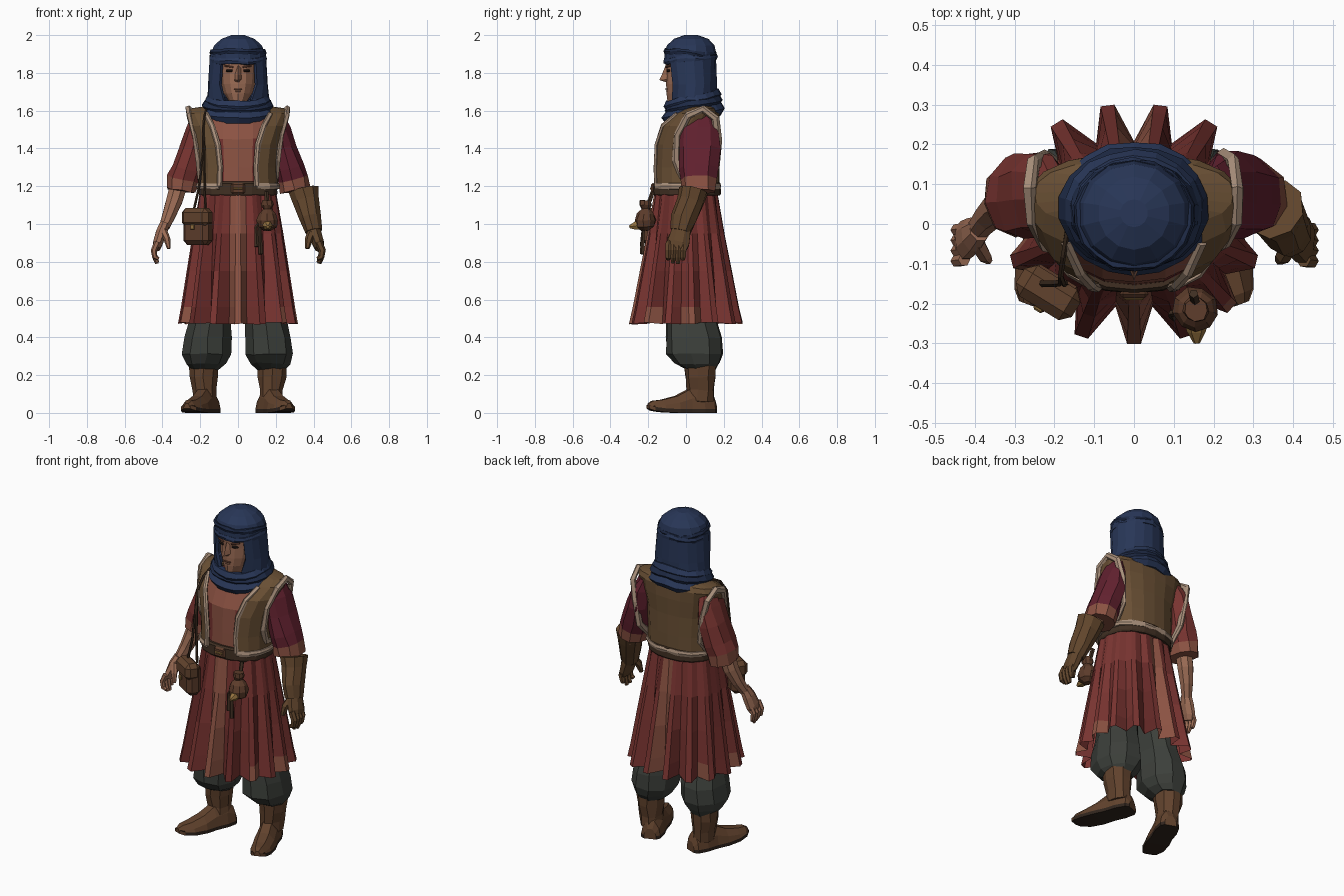
import bpy, bmesh, math, random
from mathutils import Vector, Matrix

if "Cube" in bpy.data.objects:
    bpy.data.objects.remove(bpy.data.objects["Cube"])
random.seed(4)
COL = dict(red=(.19, .034, .03), dark_red=(.13, .022, .02), crimson=(.12, .015, .028), rose=(.26, .085, .055),
           vest=(.14, .078, .034), cream=(.4, .28, .2), navy=(.021, .037, .095), navy_dark=(.013, .023, .06),
           skin=(.33, .15, .09), shade=(.17, .065, .04), ink=(.02, .012, .01), grey=(.045, .05, .043),
           boot=(.12, .055, .026), sole=(.03, .018, .012), belt=(.05, .028, .016), glove=(.12, .06, .025),
           bag=(.11, .046, .024), brass=(.3, .17, .05))
MAT = {}


def mat(key):
    if key not in MAT:
        MAT[key] = bpy.data.materials.new(key)
        MAT[key].diffuse_color = (*COL[key], 1)
    return MAT[key]


def finish(name, bm, cols, pick=None, thick=0, fix=True):
    if fix:
        bmesh.ops.recalc_face_normals(bm, faces=bm.faces)
    if pick:
        for f in bm.faces:
            f.material_index = cols.index(pick(f.calc_center_median()))
    me = bpy.data.meshes.new(name)
    bm.to_mesh(me)
    bm.free()
    for c in cols:
        me.materials.append(mat(c))
    ob = bpy.data.objects.new(name, me)
    bpy.context.collection.objects.link(ob)
    if thick:
        m = ob.modifiers.new("thickness", 'SOLIDIFY')
        m.thickness, m.offset = thick, -1
    return ob


def loft(name, rings, cols, pick=None, closed=True, caps=True, cyc=False, thick=0, jit=0):
    bm = bmesh.new()
    vs = [[bm.verts.new(Vector(p) + Vector([random.uniform(-jit, jit) for _ in range(3)])) for p in r] for r in rings]
    n, m = len(vs[0]), len(vs)
    for i in range(m if cyc else m - 1):
        a, b = vs[i], vs[(i + 1) % m]
        for j in range(n if closed else n - 1):
            k = (j + 1) % n
            bm.faces.new((a[j], a[k], b[k], b[j]))
    solid = caps and closed and not cyc
    if solid:
        bm.faces.new(vs[0][::-1])
        bm.faces.new(vs[-1])
    return finish(name, bm, cols, pick, thick, solid or cyc)


def ring(cx, cy, z, rx, ry, n=12, half=0, p=2):
    # ellipse-like ring, starting at the front; half > 0 leaves a gap there
    out = []
    for i in range(n):
        a = half + (2 * math.pi - 2 * half) * i / (n - 1 if half else n)
        s, c = math.sin(a), math.cos(a)
        k = (abs(s) ** p + abs(c) ** p) ** (-1 / p)
        out.append((cx + rx * s * k, cy - ry * c * k, z))
    return out


def tube(name, path, radii, cols, n=8, ref=(0, 1, 0), cyc=False, pick=None, jit=0):
    P = [Vector(p) for p in path]
    m, rings = len(P), []
    for i, p in enumerate(P):
        t = (P[(i + 1) % m] - P[i - 1]) if cyc else (P[min(i + 1, m - 1)] - P[max(i - 1, 0)])
        t.normalize()
        u = Vector(ref)
        u = (u - t * u.dot(t)).normalized()
        v = t.cross(u)
        r = radii[i] if isinstance(radii, list) else radii
        ru, rv = r if isinstance(r, tuple) else (r, r)
        rings.append([p + u * ru * math.cos(q) + v * rv * math.sin(q)
                      for q in [2 * math.pi * (j + .5) / n for j in range(n)]])
    return loft(name, rings, cols, pick, cyc=cyc, jit=jit)


def box(name, loc, dim, col, rz=0, bev=.01, rx=0, ry=0):
    bm = bmesh.new()
    bmesh.ops.create_cube(bm, size=1)
    bmesh.ops.scale(bm, vec=dim, verts=bm.verts)
    if bev:
        bmesh.ops.bevel(bm, geom=bm.edges[:], offset=bev, segments=1, affect='EDGES')
    rot = Matrix.Rotation(rz, 4, 'Z') @ Matrix.Rotation(rx, 4, 'X') @ Matrix.Rotation(ry, 4, 'Y')
    bm.transform(Matrix.Translation(loc) @ rot)
    return finish(name, bm, [col])


# pleated skirt, pleats deepen towards the hem and are shallower at the sides
PLEATS = 15
rings = []
for z, rx, ry, d in [(.468, .318, .302, .31), (.56, .302, .282, .28), (.75, .272, .245, .2), (.95, .24, .205, .12), (1.18, .2, .165, .04)]:
    r = []
    for k in range(PLEATS):
        for off, deep in [(-.5, 1), (-.13, 0), (.13, 0)]:
            a = 2 * math.pi * (k + off) / PLEATS
            s, c = math.sin(a), math.cos(a)
            q = (abs(s) ** 2.3 + abs(c) ** 2.3) ** (-1 / 2.3) * (1 - d * deep * (1 - .5 * s * s))
            r.append((rx * s * q, -ry * c * q, z + (random.uniform(0, .012) if z < .5 else 0)))
    rings.append(r)
STRIPE = [random.choice(['red', 'red', 'red', 'dark_red']) for _ in range(46)]


def skirt_pick(c):
    if c.y < 0 and abs(c.x) < .035 or c.y > 0 and abs(c.x) < .03:
        return 'rose'
    if c.z < .53 and random.random() < .2:
        return 'rose'
    return STRIPE[int((math.atan2(c.y, c.x) + math.pi) * 45 / 2 / math.pi)]


loft("skirt", rings, ['red', 'dark_red', 'rose'], skirt_pick, caps=False)

# tunic body under the vest
loft("tunic_body", [ring(0, cy, z, rx, ry, 16, p=2.3) for z, cy, rx, ry in
     [(1.14, .005, .19, .16), (1.3, .005, .19, .155), (1.45, .01, .2, .155), (1.55, .035, .2, .135), (1.6, .06, .15, .1)]],
     ['red', 'rose'], lambda c: 'rose' if c.y < 0 and (abs(c.x) < .06 or c.z > 1.45) else 'red', jit=.002)

# open vest with pale trim on every edge
vest = [ring(0, cy, z, rx, ry, 17, h, 2.4) for z, cy, rx, ry, h in
        [(1.2, .003, .212, .175, .47), (1.3, .003, .21, .175, .45), (1.42, .004, .222, .173, .48), (1.52, .02, .25, .16, .55),
         (1.585, .055, .268, .122, .65), (1.612, .075, .25, .085, .7), (1.63, .08, .13, .06, .7)]]
loft("vest", vest, ['vest'], closed=False, thick=.015)
tube("vest_hem_trim", vest[0], (.018, .01), ['cream'], 6, (0, 0, 1), jit=.002)
for s, j in ((1, 0), (-1, -1)):
    tube("vest_front_trim", [r[j] for r in vest[:5]], (.01, .014), ['cream'], 6, jit=.002)
    tube("vest_armhole_trim", [(s * x, y, z) for x, y, z in
         [(.262, .09, 1.607), (.258, .01, 1.575), (.23, -.045, 1.47), (.208, -.05, 1.34), (.2, -.02, 1.25),
          (.2, .09, 1.23), (.205, .155, 1.3), (.225, .168, 1.44), (.252, .155, 1.56)]],
         (.016, .022), ['cream'], 6, (1, 0, 0), True, jit=.003)

# sleeves, forearms and hands: bare on one side, gauntlet on the other
for s, cloth, hand in ((1, 'crimson', 'glove'), (-1, 'red', 'skin')):
    M = lambda pts: [(s * x, y, z) for x, y, z in pts]
    g = 1.2 if s > 0 else 1.0
    tube("sleeve", M([(.2, .075, 1.57), (.22, .075, 1.5), (.24, .075, 1.4), (.272, .07, 1.29), (.292, .07, 1.235), (.302, .068, 1.175)]),
         [(.07, .04), (.105, .055), (.114, .074), (.108, .083), (.1, .086), (.096, .082)], [cloth, 'rose'], 9,
         pick=lambda c: 'rose' if c.z < 1.235 else cloth, jit=.006)
    tube("forearm", M([(.305, .06, 1.24), (.335, .045, 1.13), (.364, .02, 1.05), (.39, -.01, .985)]),
         [.05, .047, .038, .03], ['skin'], 8)
    if s > 0:
        tube("gauntlet", [(.348, .04, 1.178), (.362, .025, 1.12), (.382, -.01, 1.03), (.4, -.03, .96)],
             [(.078, .082), (.073, .07), (.07, .057), (.055, .046)], ['glove'], 9, jit=.003)
    tube("palm", M([(.388, -.012, 1.0), (.405, -.027, .955), (.424, -.04, .9), (.432, -.05, .87)]),
         [(.034 * g, .028 * g), (.046 * g, .032 * g), (.052 * g, .028 * g), (.046 * g, .021 * g)], [hand], 8)
    for f in range(4):
        y = -.09 + f * .026
        tip = .79 + (.025, .005, 0, .02)[f]
        tube("finger", M([(.427, y, .905), (.446, y - .003, .86), (.44, y - .004, .825), (.42 + .005 * f, y - .005, tip)]),
             [.016 * g, .016 * g, .014 * g, .009 * g], [hand], 6)
    tube("thumb", M([(.396, -.045, .965), (.376, -.08, .92), (.366, -.092, .87)]), [.021 * g, .018 * g, .01 * g], [hand], 6)

# head and face
loft("head", [ring(0, cy, z, rx, ry, 14) for z, cy, rx, ry in
     [(1.56, .03, .06, .06), (1.635, .01, .055, .07), (1.648, -.01, .048, .088), (1.69, 0, .076, .103),
      (1.74, .01, .094, .115), (1.8, .018, .1, .122), (1.86, .02, .1, .13), (1.92, .03, .09, .11)]], ['skin'])
loft("nose", [[(-.022, -.09, z0), (0, y, z1), (.022, -.09, z0), (0, -.08, z0)] for z0, y, z1 in
     [(1.755, -.11, 1.752), (1.765, -.142, 1.762), (1.79, -.128, 1.79), (1.84, -.108, 1.84)]], ['skin'])
box("mouth", (0, -.104, 1.715), (.042, .012, .007), 'shade', bev=.002)
box("lower_lip", (0, -.1, 1.704), (.03, .012, .009), 'skin', bev=.003)
for s in (1, -1):
    box("eye", (s * .046, -.094, 1.812), (.036, .012, .013), 'ink', s * .32, .004)
    box("brow", (s * .048, -.095, 1.834), (.05, .013, .008), 'shade', s * .35, .002, ry=-s * .15)

# hood: open around the face, closed dome above, twisted band
loft("hood_sides", [ring(0, cy, z, rx, ry, 15, h) for z, cy, rx, ry, h in
     [(1.58, .045, .165, .13, .35), (1.66, .035, .164, .128, .5), (1.74, .03, .159, .132, .66), (1.87, .022, .15, .14, .66)]],
     ['navy'], closed=False, thick=.018, jit=.004)
loft("hood_dome", [ring(0, cy, z, rx, ry, 14) for z, cy, rx, ry in
     [(1.858, .022, .148, .137), (1.9, .023, .148, .138), (1.945, .025, .13, .126), (1.98, .027, .09, .092), (2.0, .027, .035, .035)]],
     ['navy'], jit=0)


def roll(name, cy, z, rx, ry, r, tilt, wave, col, n=18):
    pts = ring(0, cy, z, rx, ry, n)
    tube(name, [(x, y, z + (y - cy) / ry * tilt + wave * math.sin(5 * i)) for i, (x, y, _) in enumerate(pts)],
         r, [col], 6, (0, 0, 1), True, jit=.003)


roll("head_band_upper", .022, 1.905, .14, .13, (.017, .012), -.012, .005, 'navy_dark')
roll("head_band_lower", .022, 1.873, .144, .133, (.018, .011), .01, .005, 'navy')
roll("scarf_roll_low", .04, 1.587, .16, .128, (.036, .04), .022, .004, 'navy')
roll("scarf_roll_mid", .04, 1.628, .16, .126, (.027, .03), .025, .004, 'navy_dark')
roll("scarf_roll_top", .035, 1.655, .145, .122, (.03, .03), .03, .005, 'navy')

# belt
loft("belt", [ring(0, .005, z, rx, ry, 18, p=2.3) for z, rx, ry in
     [(1.15, .205, .174), (1.16, .21, .18), (1.215, .208, .178), (1.225, .2, .17)]], ['belt'])
box("belt_buckle", (0, -.176, 1.188), (.075, .02, .06), 'bag')
box("belt_buckle_pin", (.0, -.186, 1.188), (.05, .01, .012), 'brass', bev=.003)

# shoulder bag with flap and strap
box("bag", (-.212, -.165, .98), (.155, .085, .185), 'bag', -.55, .024)
box("bag_flap", (-.216, -.173, 1.035), (.165, .09, .1), 'boot', -.55, .024)
box("bag_clasp", (-.241, -.214, .985), (.025, .012, .03), 'brass', -.55, .004)
for dx in (0, .035):
    tube("bag_strap", [(-.235 + dx * 1.8, -.15, 1.07), (-.205 + dx * .8, -.15, 1.2), (-.185 + dx * .2, -.148, 1.38),
         (-.185, -.13, 1.5), (-.178, -.08, 1.57), (-.165, 0, 1.615)], (.009, .007), ['belt'], 5)

# small purse with spout and hanging cords
loft("purse", [ring(.155, -.215, z, r, r, 9) for z, r in
     [(.965, .02), (.985, .05), (1.02, .058), (1.055, .045), (1.08, .022), (1.1, .034), (1.125, .03)]], ['bag'], jit=.003)
tube("purse_spout", [(.155, -.23, 1.0), (.157, -.27, .99), (.158, -.3, .985)], [.034, .024, .008], ['brass'], 6, (0, 0, 1))
tube("purse_hook", [(.155, -.2, 1.1), (.15, -.175, 1.17)], .012, ['belt'], 5)
for x, z in ((.12, .84), (.1, .88)):
    tube("purse_cord", [(.145, -.215, 1.07), (x - .005, -.225, .98), (x, -.232, z)], [.007, .009, .013], ['belt'], 5)

# baggy trousers and boots
for s in (1, -1):
    loft("trouser_leg", [ring(s * cx, cy, z, rx, ry, 9, p=2.3) for cx, cy, z, rx, ry in
         [(.176, .075, .23, .075, .08), (.172, .06, .262, .105, .12), (.166, .048, .31, .128, .15), (.16, .045, .4, .124, .148),
          (.148, .03, .5, .108, .13), (.11, .01, .8, .095, .11)]], ['grey'], jit=.005)
    loft("boot_shaft", [ring(s * cx, cy, z, rx, ry, 9) for cx, cy, z, rx, ry in
         [(.174, .075, .06, .062, .075), (.177, .078, .12, .064, .074), (.182, .078, .19, .076, .082), (.182, .076, .26, .08, .086)]],
         ['boot'], jit=.004)
    th, rings = .36, []
    for t, w, h, lift in [(-.078, .035, .06, 0), (-.06, .055, .1, 0), (0, .064, .14, 0), (.07, .06, .125, 0),
                          (.14, .066, .09, 0), (.22, .06, .07, .004), (.275, .042, .064, .012), (.3, .02, .05, .022)]:
        prof = [(-w, lift), (-w, lift + .02), (-w * .85, h * .6), (-w * .4, h), (w * .4, h), (w * .85, h * .6), (w, lift + .02), (w, lift)]
        rings.append([(s * (.165 + t * math.sin(th) + q * math.cos(th)), .08 - t * math.cos(th) + q * math.sin(th), z)
                      for q, z in prof])
    loft("boot_foot", rings, ['boot', 'sole'], lambda c: 'sole' if c.z < .022 else 'boot')

for m in bpy.data.materials:
    if m.users and not m.is_grease_pencil:
        m.use_nodes = True
        m.node_tree.nodes["Principled BSDF"].inputs["Base Color"].default_value = m.diffuse_color
